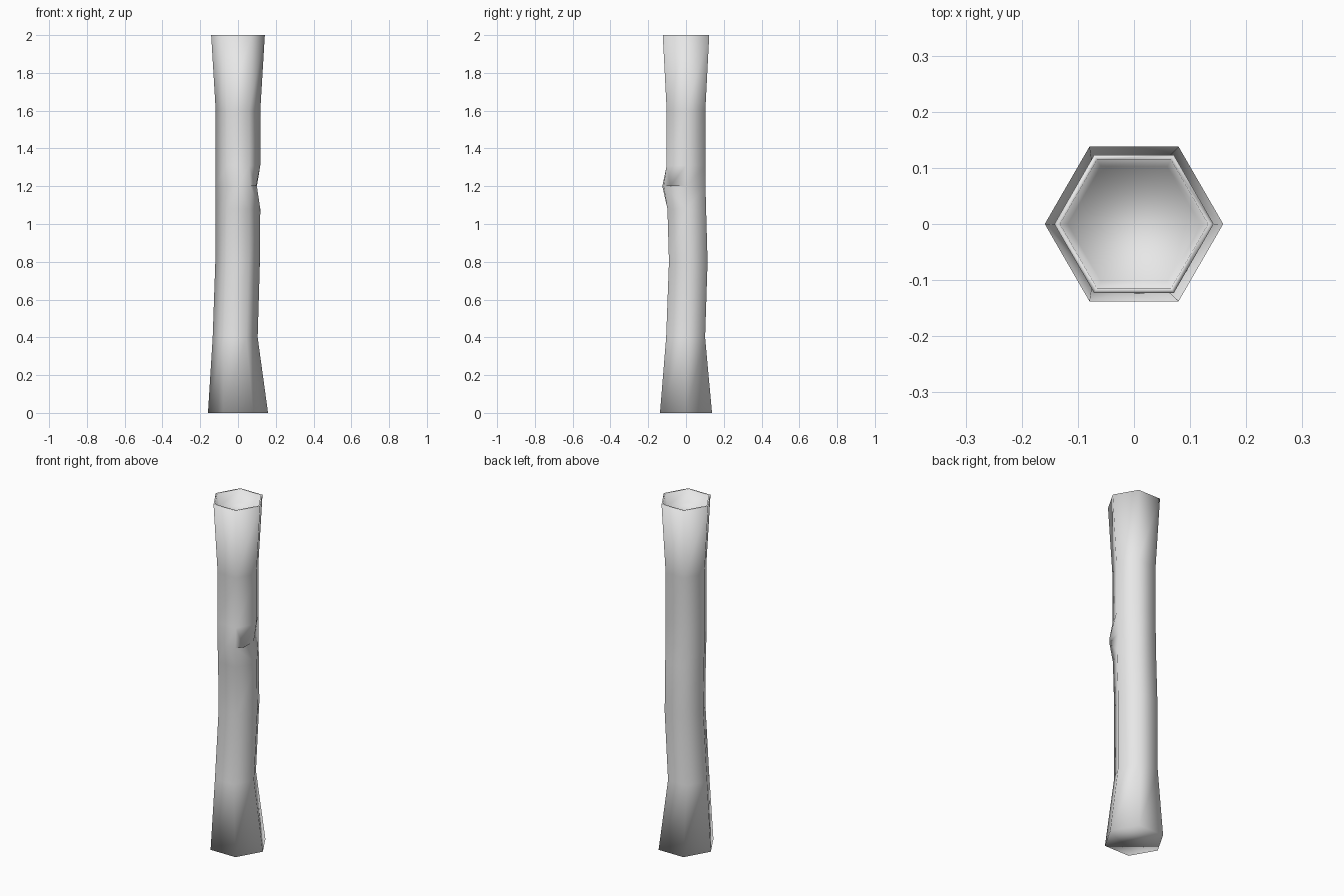
import bpy, bmesh
from math import cos, sin, pi

cube = bpy.data.objects.get("Cube")
if cube:
    bpy.data.objects.remove(cube, do_unlink=True)

# One plain grey material
grey = bpy.data.materials.new("pale_grey")
grey.use_nodes = True
colour = (0.8, 0.8, 0.8, 1)
grey.diffuse_color = colour
grey.node_tree.nodes["Principled BSDF"].inputs["Base Color"].default_value = colour

bm = bmesh.new()


def ring(z, radius, x=0, y=0):
    """Six-sided cross-section with corners on the x axis."""
    return [bm.verts.new((x + radius * cos(i * pi / 3),
                          y + radius * sin(i * pi / 3), z)) for i in range(6)]


# Crooked trunk from base to rim, then down into the shallow hollow
sections = [
    (0, 0.159), (0.4, 0.119, -0.015, -0.002), (0.8, 0.118, -0.002, 0.012),
    (1.08, 0.118, 0, 0.004), (1.2, 0.119), (1.31, 0.118), (1.6, 0.118),
    (2, 0.142), (2, 0.132), (1.93, 0.118),
]
rings = [ring(*s) for s in sections]
for low, high in zip(rings, rings[1:]):
    for i in range(6):
        j = (i + 1) % 6
        bm.faces.new((low[i], low[j], high[j], high[i]))
bm.faces.new(reversed(rings[0]))
bm.faces.new(rings[-1])

# Knot: bulge around the front left corner, with a dent beside it
knot = rings[4]
knot[0].co.x = 0.1
knot[5].co.x, knot[5].co.y = 0.066, -0.118
for other, spot in ((knot[4], (0.005, -0.125)), (knot[0], (0.095, -0.083))):
    edge = bm.edges.get((knot[5], other))
    new_edge, vert = bmesh.utils.edge_split(edge, knot[5], 0.5)
    vert.co.x, vert.co.y = spot
bmesh.ops.triangulate(bm, faces=[f for f in bm.faces if len(f.verts) == 5])

bmesh.ops.recalc_face_normals(bm, faces=bm.faces)
for face in bm.faces:
    face.smooth = True

mesh = bpy.data.meshes.new("hollow_log")
bm.to_mesh(mesh)
bm.free()
mesh.materials.append(grey)
log = bpy.data.objects.new("hollow_log", mesh)
bpy.context.collection.objects.link(log)
